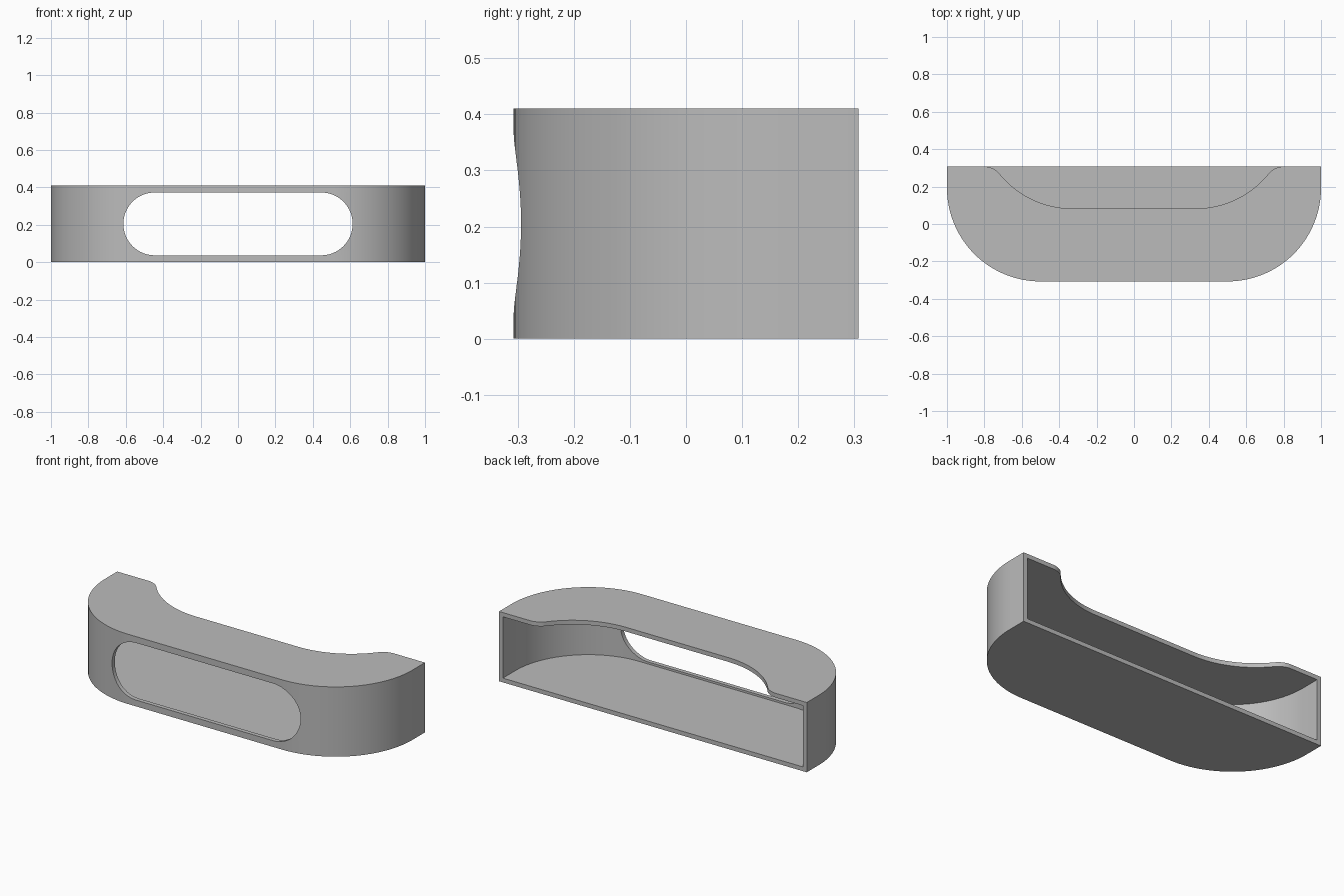
import bpy
import math
from mathutils import Vector

HALF, BACK, HEIGHT = 1.0, 0.307, 0.41
CORNER, WALL = 0.5, 0.025
CY = -BACK + CORNER          # y of the corner arc centres

old = bpy.data.objects.get("Cube")
if old:
    bpy.data.objects.remove(old, do_unlink=True)

grey = bpy.data.materials.new("plain_grey")
grey.use_nodes = True
COLOUR = (0.5, 0.5, 0.5, 1)
grey.diffuse_color = COLOUR
grey.node_tree.nodes["Principled BSDF"].inputs["Base Color"].default_value = COLOUR


def arc(cx, cy, r, a0, a1, n=32):
    """Points on an arc, angles in degrees."""
    angles = [math.radians(a0 + (a1 - a0) * i / n) for i in range(n + 1)]
    return [(cx + r * math.cos(a), cy + r * math.sin(a)) for a in angles]


def mirrored(half):
    """Close a right-hand outline with its mirror image in x."""
    return half + [(-x, y) for x, y in reversed(half)]


def prism(name, outline, lo, hi, along_y=False):
    """Extrude an outline between two levels along z, or along y."""
    n = len(outline)

    def place(p, h):
        return Vector((p[0], h, p[1])) if along_y else Vector((p[0], p[1], h))

    verts = [place(p, h) for h in (lo, hi) for p in outline]
    faces = [tuple(reversed(range(n))), tuple(range(n, 2 * n))]
    faces += [(i, (i + 1) % n, n + (i + 1) % n, n + i) for i in range(n)]
    mesh = bpy.data.meshes.new(name)
    mesh.from_pydata(verts, [], faces)
    if along_y:
        mesh.flip_normals()
    mesh.materials.append(grey)
    obj = bpy.data.objects.new(name, mesh)
    bpy.context.collection.objects.link(obj)
    return obj


def d_shape(inset, back):
    """Straight back, rounded front corners."""
    return mirrored(arc(HALF - CORNER, CY, CORNER - inset, -90, 0) + [(HALF - inset, back)])


# Outer body
tray = prism("curved_shell", d_shape(0, BACK), 0, HEIGHT)

# Cavity, open at the back
cavity = prism("cavity_cutter", d_shape(WALL, BACK + 0.1), WALL, HEIGHT - WALL)

# Swooping notch in the top plate: wide arc, then a small reverse fillet
R, r = 0.5, 0.105
big, small = (0.33, 0.083 + R), (0.8, BACK - r)
join = math.degrees(math.atan2(small[1] - big[1], small[0] - big[0]))
notch_half = arc(*big, R, -90, join) + arc(*small, r, join + 180, 90, 16)[1:]
notch = prism("notch_cutter", mirrored(notch_half + [(0.8, BACK + 0.1)]), 0.2, HEIGHT + 0.1)

# Rounded slot through the front wall
slot_r = 0.168
slot_half = arc(0.613 - slot_r, HEIGHT / 2, slot_r, -90, 90)
slot = prism("slot_cutter", mirrored(slot_half), -0.5, -0.1, along_y=True)

# Carve the shell
bpy.context.view_layer.objects.active = tray
tray.select_set(True)
for cutter in (cavity, notch, slot):
    mod = tray.modifiers.new(cutter.name, "BOOLEAN")
    mod.operation = "DIFFERENCE"
    mod.solver = "EXACT"
    mod.object = cutter
    bpy.ops.object.modifier_apply(modifier=mod.name)
    bpy.data.objects.remove(cutter, do_unlink=True)

bpy.ops.object.shade_smooth_by_angle(angle=math.radians(30))
